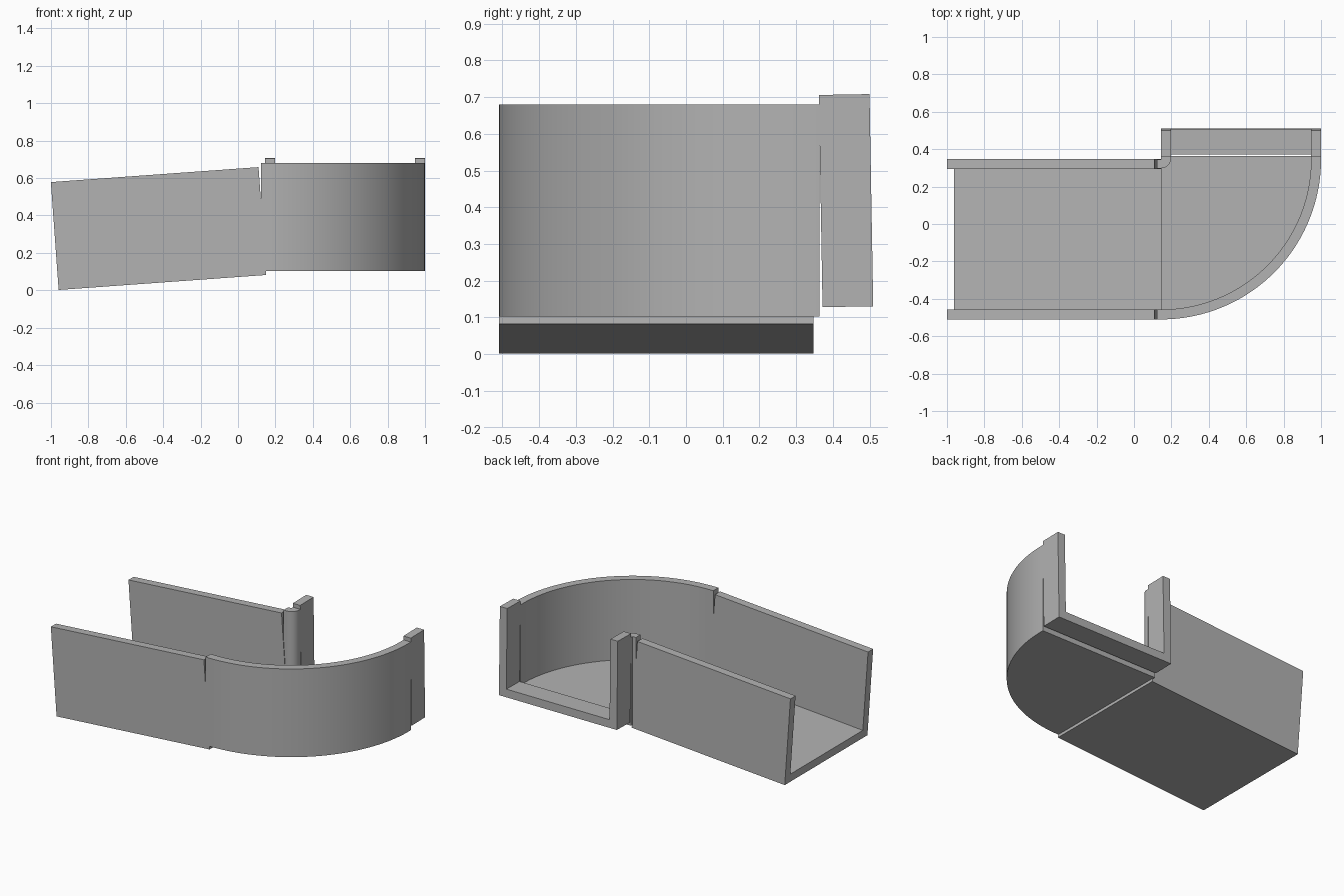
import bpy, bmesh, math
from mathutils import Matrix, Vector

cube = bpy.data.objects.get("Cube")
if cube:
    bpy.data.objects.remove(cube, do_unlink=True)

grey = bpy.data.materials.new("plain grey")
grey.use_nodes = True
colour = (0.45, 0.45, 0.45, 1)
grey.diffuse_color = colour
grey.node_tree.nodes["Principled BSDF"].inputs["Base Color"].default_value = colour

WALL = 0.053
HEIGHT = 0.578
CX, CY, R = 0.145, 0.345, 0.855     # bend centre and outer radius
START, END = 0.122, 0.363           # where the bend begins (x) and ends (y)
BASE = 0.102


def prism(name, outline, depth, matrix, smooth=False):
    """Extrude a flat outline along local z, then place it."""
    bm = bmesh.new()
    face = bm.faces.new([bm.verts.new((x, y, 0)) for x, y in outline])
    out = bmesh.ops.extrude_face_region(bm, geom=[face])
    verts = [v for v in out["geom"] if isinstance(v, bmesh.types.BMVert)]
    bmesh.ops.translate(bm, vec=(0, 0, depth), verts=verts)
    bmesh.ops.transform(bm, matrix=matrix, verts=bm.verts)
    bmesh.ops.recalc_face_normals(bm, faces=bm.faces)
    mesh = bpy.data.meshes.new(name)
    bm.to_mesh(mesh)
    bm.free()
    mesh.materials.append(grey)
    ob = bpy.data.objects.new(name, mesh)
    bpy.context.collection.objects.link(ob)
    if smooth:
        bpy.ops.object.select_all(action='DESELECT')
        ob.select_set(True)
        bpy.context.view_layer.objects.active = ob
        bpy.ops.object.shade_smooth_by_angle(angle=math.radians(30))
    return ob


def channel(width):
    """U-shaped cross-section."""
    w = width
    return [(0, 0), (w, 0), (w, HEIGHT), (w - WALL, HEIGHT),
            (w - WALL, WALL), (WALL, WALL), (WALL, HEIGHT), (0, HEIGHT)]


def arc(radius, cx, cy, steps):
    """Quarter circle from the front round to the +x side."""
    turn = [math.pi / 2 * (i / steps - 1) for i in range(steps + 1)]
    return [(cx + radius * math.cos(a), cy + radius * math.sin(a)) for a in turn]


def frame(xa, ya, za, origin):
    m = Matrix((xa, ya, za)).transposed().to_4x4()
    m.translation = origin
    return m


# Straight channel, climbing towards the bend
a = math.atan2(0.08, 1.11)
along = Vector((math.cos(a), 0, math.sin(a)))
up = Vector((-math.sin(a), 0, math.cos(a)))
prism("straight_channel", channel(0.857), 1.113,
      frame(Vector((0, 1, 0)), up, along, (-0.959, -0.51, 0.002)))

# Level bend: outer wall, floor and rounded inner corner post
level = Matrix.Translation((0, 0, BASE))
outer = [(START, CY - R)] + arc(R, CX, CY, 64) + [(CX + R, END)]
r = R - WALL
inner = [(START, CY - r)] + arc(r, CX, CY, 64) + [(CX + r, END)]
prism("bend_outer_wall", outer + inner[::-1], HEIGHT, level, True)

floor = [(CX, CY - R)] + outer[2:] + [(CX, END)]
prism("bend_floor", floor, WALL, level, True)

post = [(START, CY), (START, CY - 0.047)] + arc(WALL, CX, CY + 0.006, 12)
post += [(CX + WALL, END), (CX, END), (CX, CY)]
prism("bend_inner_post", post, HEIGHT, level, True)

# Short end channel at the back, raised and slightly tilted
b = math.radians(1)
along = Vector((0, math.cos(b), math.sin(b)))
up = Vector((0, -math.sin(b), math.cos(b)))
prism("end_channel", channel(R), 0.138,
      frame(Vector((1, 0, 0)), up, along, (CX, 0.372, 0.128)))
